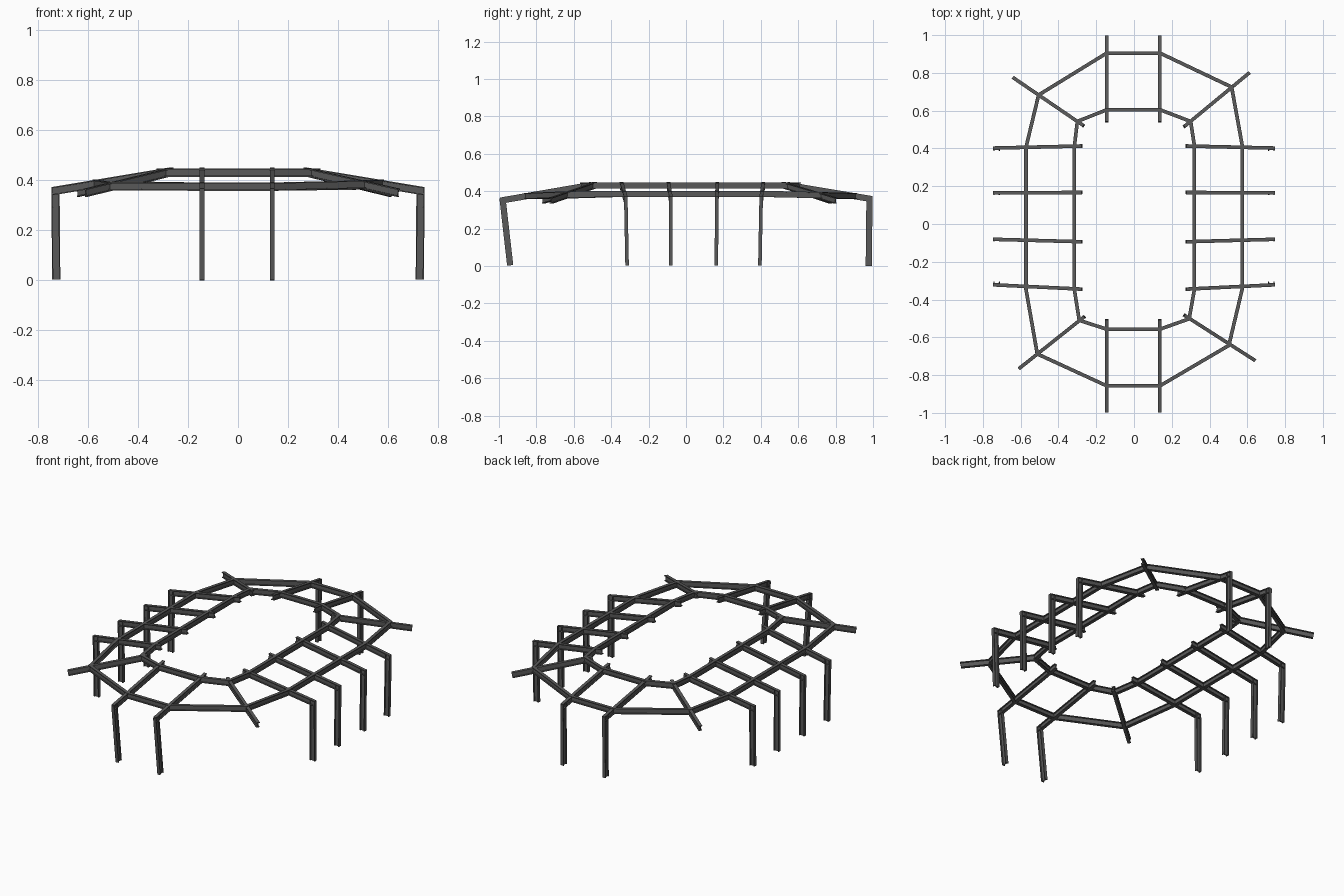
import bpy
from mathutils import Vector

if "Cube" in bpy.data.objects:
    bpy.data.objects.remove(bpy.data.objects["Cube"])

steel = bpy.data.materials.new("dark grey steel")
steel.diffuse_color = (0.1, 0.1, 0.1, 1)
steel.use_nodes = True
steel.node_tree.nodes["Principled BSDF"].inputs["Base Color"].default_value = steel.diffuse_color

# I-beam cross-section: (across, depth)
W, D, F, T = 0.0095, 0.0165, 0.005, 0.003
PROFILE = [(-W, -D), (W, -D), (W, -D + F), (T, -D + F), (T, D - F), (W, D - F),
           (W, D), (-W, D), (-W, D - F), (-T, D - F), (-T, -D + F), (-W, -D + F)]


def sweep(name, pts, hint, closed=False):
    """Sweep the I-section along mitred points; depth follows the hint vector."""
    pts = [Vector(p) for p in pts]
    n, m = len(pts), len(PROFILE)
    verts, faces = [], []
    for i, p in enumerate(pts):
        a = (p - pts[i - 1]).normalized() if closed or i > 0 else None
        b = (pts[(i + 1) % n] - p).normalized() if closed or i < n - 1 else None
        a, b = a or b, b or a
        t = (a + b).normalized()
        side = t.cross(Vector(hint)).normalized()
        up = side.cross(t)
        miter = 1 / max(0.5, t.dot(a))
        verts += [p + side * u * miter + up * v for u, v in PROFILE]
    for i in range(n if closed else n - 1):
        for j in range(m):
            k, e = (j + 1) % m, (i + 1) % n
            faces.append((i * m + j, i * m + k, e * m + k, e * m + j))
    if not closed:
        faces += [tuple(reversed(range(m))), tuple(range((n - 1) * m, n * m))]
    me = bpy.data.meshes.new(name)
    me.from_pydata(verts, [], faces)
    me.materials.append(steel)
    ob = bpy.data.objects.new(name, me)
    bpy.context.collection.objects.link(ob)
    # consistent outward normals
    import bmesh
    bm = bmesh.new()
    bm.from_mesh(me)
    bmesh.ops.recalc_face_normals(bm, faces=bm.faces)
    bm.to_mesh(me)
    bm.free()


UP = (0, 0, 1)

# side frames: inner y, outer y, post foot y
for s, label in ((-1, "left"), (1, "right")):
    for yi, yo, yf in ((0.413, 0.402, 0.395), (0.167, 0.165, 0.162),
                       (-0.094, -0.081, -0.082), (-0.345, -0.322, -0.315)):
        sweep(label + "_rafter", [(s * 0.275, yi, 0.434), (s * 0.742, yo, 0.356)], UP)
        sweep(label + "_post", [(s * 0.726, yf, 0.003), (s * 0.729, yo, 0.37)], (s, 0, 0))

# end frames
for x in (-0.144, 0.137):
    sweep("front_rafter", [(x, -0.505, 0.434), (x, -0.992, 0.350)], UP)
    sweep("front_post", [(x, -0.940, 0.004), (x, -0.981, 0.362)], (0, -1, 0))
    sweep("back_rafter", [(x, 0.54, 0.434), (x, 0.994, 0.358)], UP)
    sweep("back_post", [(x, 0.977, 0.0), (x, 0.981, 0.37)], (0, 1, 0))

# diagonal corner rafters without posts
for xi, yi, xo, yo in ((-0.266, 0.52, -0.64, 0.775), (0.265, 0.515, 0.61, 0.80),
                       (-0.262, -0.49, -0.608, -0.765), (0.265, -0.482, 0.64, -0.722)):
    sweep("corner_rafter", [(xi, yi, 0.434), (xo, yo, 0.35)], UP)

# inner and outer ring beams
inner = [(-0.144, 0.605), (0.137, 0.605), (0.30, 0.543), (0.32, 0.413), (0.32, -0.345),
         (0.292, -0.502), (0.137, -0.557), (-0.144, -0.557), (-0.29, -0.51),
         (-0.316, -0.345), (-0.316, 0.407), (-0.30, 0.543)]
sweep("inner_ring_beam", [(x, y, 0.430) for x, y in inner], UP, True)

outer = [(-0.144, 0.905, 0.374), (0.137, 0.905, 0.374), (0.517, 0.725, 0.379),
         (0.574, 0.41, 0.386), (0.574, -0.34, 0.386), (0.502, -0.643, 0.383),
         (0.137, -0.857, 0.374), (-0.144, -0.857, 0.374), (-0.512, -0.688, 0.376),
         (-0.572, -0.345, 0.386), (-0.572, 0.405, 0.386), (-0.505, 0.683, 0.38)]
sweep("outer_ring_beam", outer, UP, True)
